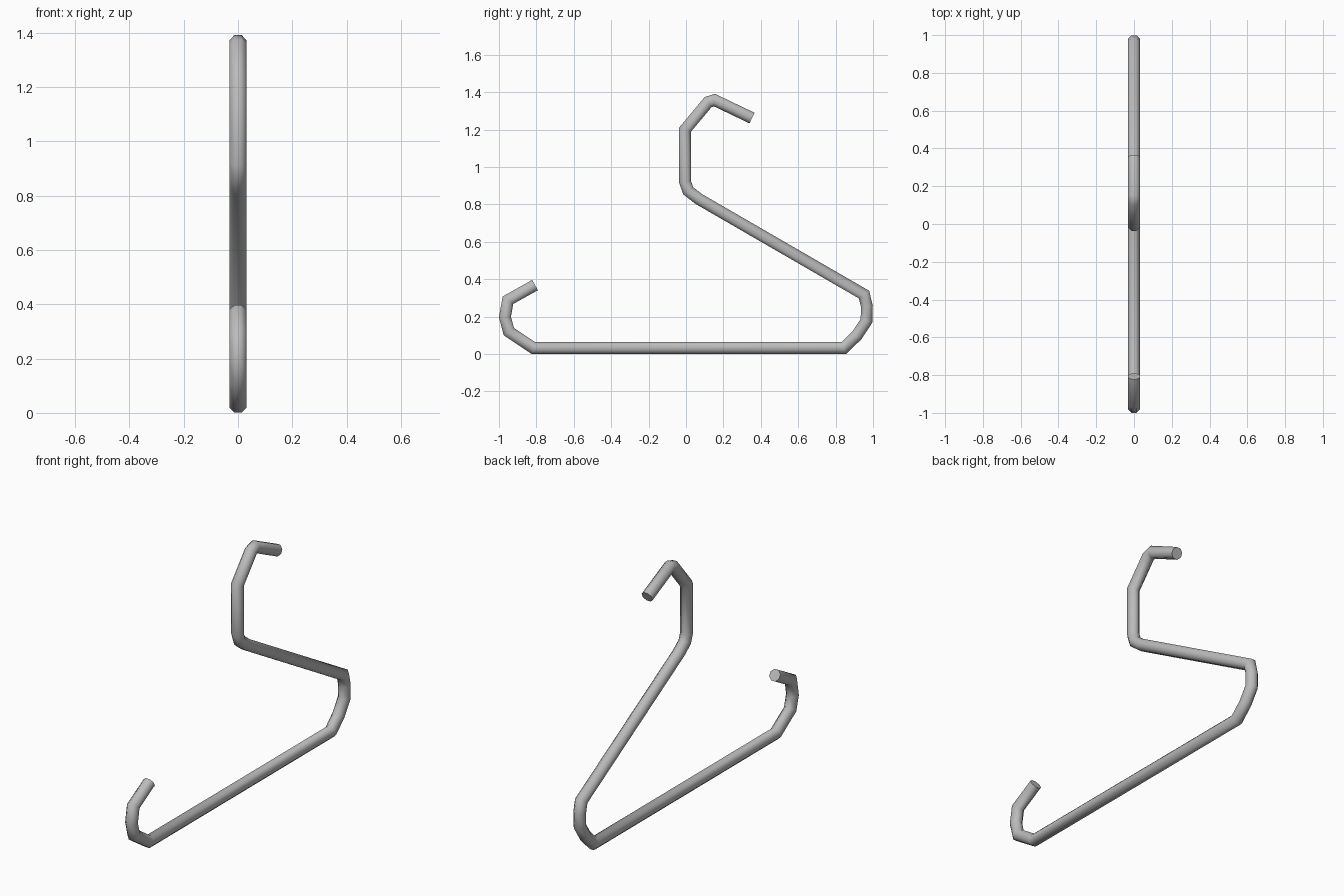
import bpy, bmesh, math
from mathutils import Vector

old = bpy.data.objects.get("Cube")
if old:
    bpy.data.objects.remove(old, do_unlink=True)

RADIUS = 0.034
SIDES = 8

# Centre line of the bent rod as (y, z), from the small hook to the hanging hook
PATH = [(-0.807, 0.369), (-0.952, 0.288), (-0.968, 0.198), (-0.947, 0.12),
        (-0.815, 0.032), (0.843, 0.032), (0.914, 0.10), (0.965, 0.178),
        (0.967, 0.255), (0.952, 0.318), (0.067, 0.83), (0.012, 0.873),
        (-0.005, 0.92), (-0.005, 1.2), (0.118, 1.347), (0.152, 1.358),
        (0.353, 1.262)]


def make_rod(name, path, radius, sides, material):
    """Sweep a polygon along the path, with mitred bends and capped ends."""
    pts = [Vector((0, y, z)) for y, z in path]
    dirs = [(b - a).normalized() for a, b in zip(pts, pts[1:])]
    bm = bmesh.new()
    rings = []
    for i, p in enumerate(pts):
        before, after = dirs[max(i - 1, 0)], dirs[min(i, len(dirs) - 1)]
        tangent = (before + after).normalized()
        across = Vector((0, -tangent.z, tangent.y)) / tangent.dot(after)
        ring = []
        for k in range(sides):
            a = math.tau * (k + 0.5) / sides
            offset = Vector((math.cos(a), 0, 0)) + across * math.sin(a)
            ring.append(bm.verts.new(p + offset * radius))
        rings.append(ring)
    for r, s in zip(rings, rings[1:]):
        for k in range(sides):
            n = (k + 1) % sides
            bm.faces.new((r[k], r[n], s[n], s[k]))
    bm.faces.new(rings[0])
    bm.faces.new(rings[-1])
    bmesh.ops.recalc_face_normals(bm, faces=bm.faces)
    mesh = bpy.data.meshes.new(name)
    bm.to_mesh(mesh)
    bm.free()
    mesh.materials.append(material)
    obj = bpy.data.objects.new(name, mesh)
    bpy.context.collection.objects.link(obj)
    return obj


# Plain grey metal
grey = bpy.data.materials.new("grey_metal")
grey.use_nodes = True
colour = (0.5, 0.5, 0.5, 1)
grey.diffuse_color = colour
grey.node_tree.nodes["Principled BSDF"].inputs["Base Color"].default_value = colour

rod = make_rod("hanger_rod", PATH, RADIUS, SIDES, grey)

# Smooth around the rod, sharp at the cut ends
bpy.ops.object.select_all(action='DESELECT')
rod.select_set(True)
bpy.context.view_layer.objects.active = rod
bpy.ops.object.shade_smooth_by_angle(angle=math.radians(60))
